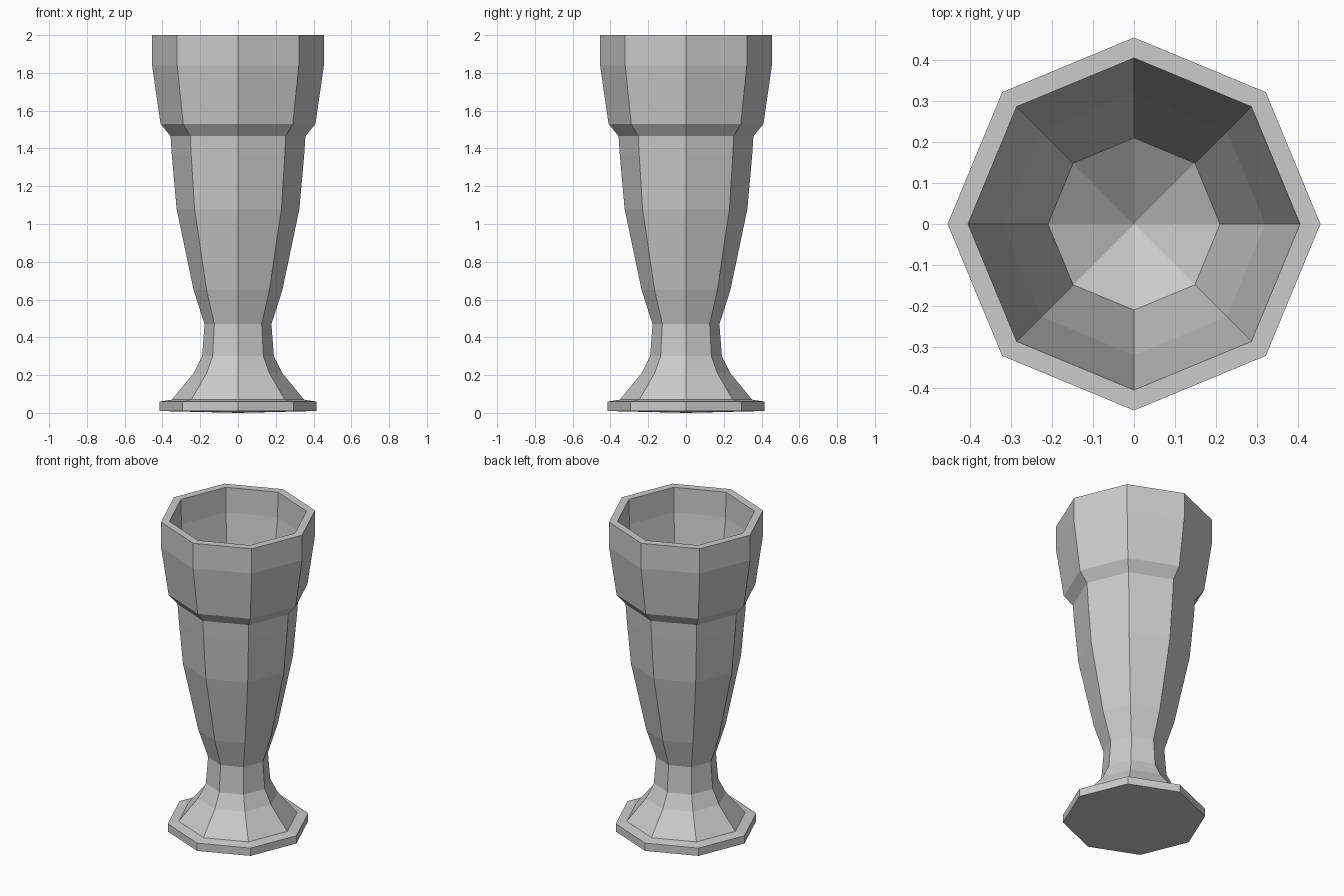
import bpy
import bmesh
import math

SIDES = 8

default = bpy.data.objects.get("Cube")
if default:
    bpy.data.objects.remove(default, do_unlink=True)

# One plain grey for the whole vessel
grey = bpy.data.materials.new("light_grey")
grey.use_nodes = True
colour = (0.6, 0.6, 0.6, 1)
grey.diffuse_color = colour
grey.node_tree.nodes["Principled BSDF"].inputs["Base Color"].default_value = colour

# Closed (radius, height) outline, from the underside up and back down inside
foot = [(0, 0), (0.415, 0.01), (0.415, 0.06), (0.35, 0.07)]
stem = [(0.235, 0.21), (0.19, 0.30), (0.177, 0.47)]
bowl = [(0.235, 0.65), (0.325, 1.08), (0.35, 1.36), (0.357, 1.465)]
collar = [(0.41, 1.53), (0.455, 1.84), (0.455, 2.0)]
inside = [(0.405, 2.0), (0.402, 1.84), (0.32, 1.2), (0.21, 0.75), (0, 0.6)]


def lathe(name, profile):
    """Spin a profile into a faceted solid with corners on the axes."""
    bm = bmesh.new()
    rings = []
    for radius, z in profile:
        count = SIDES if radius else 1
        angles = [math.tau * i / SIDES for i in range(count)]
        rings.append([bm.verts.new((radius * math.cos(a), radius * math.sin(a), z))
                      for a in angles])
    for low, high in zip(rings, rings[1:]):
        for i in range(SIDES):
            j = i + 1
            corners = [low[i % len(low)], low[j % len(low)],
                       high[j % len(high)], high[i % len(high)]]
            bm.faces.new(list(dict.fromkeys(corners)))
    bmesh.ops.recalc_face_normals(bm, faces=bm.faces)
    mesh = bpy.data.meshes.new(name)
    bm.to_mesh(mesh)
    bm.free()
    mesh.materials.append(grey)
    obj = bpy.data.objects.new(name, mesh)
    bpy.context.collection.objects.link(obj)
    return obj


lathe("goblet", foot + stem + bowl + collar + inside)
